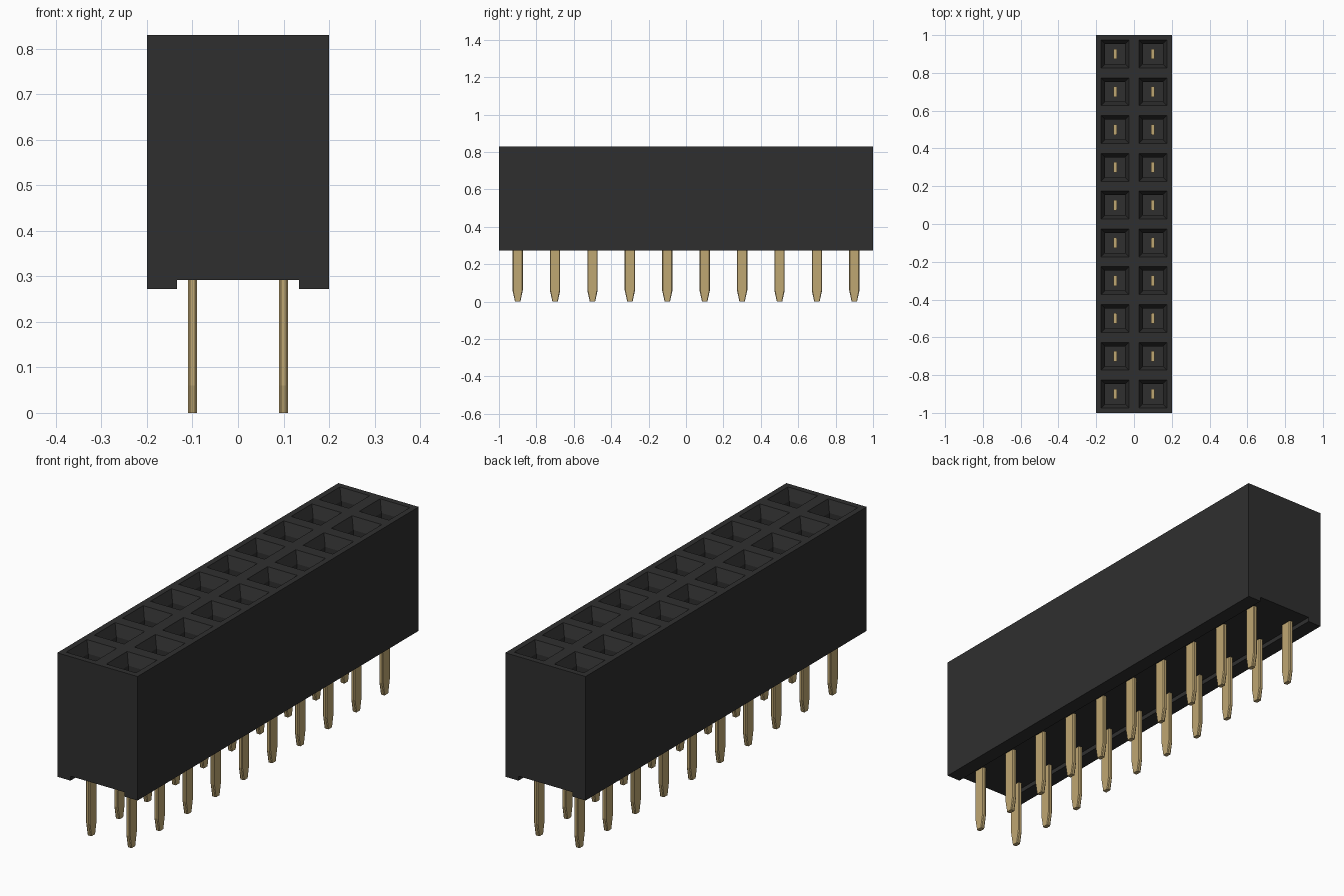
import bpy
import bmesh

cube = bpy.data.objects.get("Cube")
if cube:
    bpy.data.objects.remove(cube, do_unlink=True)

PITCH, ROWS = 0.2, 10
TOP, BOTTOM, CHANNEL = 0.83, 0.272, 0.292


def material(name, rgb):
    mat = bpy.data.materials.new(name)
    mat.use_nodes = True
    mat.diffuse_color = (*rgb, 1)
    mat.node_tree.nodes["Principled BSDF"].inputs["Base Color"].default_value = (*rgb, 1)
    return mat


def finish(bm, name, mat):
    mesh = bpy.data.meshes.new(name)
    bm.to_mesh(mesh)
    bm.free()
    mesh.materials.append(mat)
    return mesh


def add_object(name, mesh, location=(0, 0, 0)):
    obj = bpy.data.objects.new(name, mesh)
    obj.location = location
    bpy.context.collection.objects.link(obj)
    return obj


black = material("black plastic", (0.028, 0.028, 0.028))
gold = material("gold metal", (0.52, 0.385, 0.17))

# Housing top: a grid of cells, each inset into a funnel and a square well
bm = bmesh.new()
bmesh.ops.create_grid(bm, x_segments=2, y_segments=ROWS, size=1)
for v in bm.verts:
    v.co.x *= 0.2
    v.co.z = TOP
cells = bm.faces[:]
bmesh.ops.inset_individual(bm, faces=cells, thickness=0.037)
bmesh.ops.inset_individual(bm, faces=cells, thickness=0.03, depth=-0.05)
bmesh.ops.inset_individual(bm, faces=cells, thickness=0.0, depth=-0.4)

# Housing sides and underside: an open profile with a channel, swept along y
profile = [(-0.2, TOP), (-0.2, BOTTOM), (-0.134, BOTTOM), (-0.134, CHANNEL),
           (0.134, CHANNEL), (0.134, BOTTOM), (0.2, BOTTOM), (0.2, TOP)]
ends = [[bm.verts.new((x, y, z)) for x, z in profile] for y in (-1, 1)]
front, back = ends
for i in range(len(profile) - 1):
    bm.faces.new((front[i], front[i + 1], back[i + 1], back[i]))
bm.faces.new(front)
bm.faces.new(back[::-1])
bmesh.ops.remove_doubles(bm, verts=bm.verts[:], dist=0.0001)
add_object("housing", finish(bm, "housing", black))

# Pin: a flat bar with chamfered long edges and a tip tapered in y
HALF_X, HALF_Y, CUT = 0.0095, 0.0275, 0.004
corners = [(HALF_X, HALF_Y - CUT), (HALF_X - CUT, HALF_Y)]
outline = (corners + [(-x, y) for x, y in corners[::-1]]
           + [(-x, -y) for x, y in corners] + [(x, -y) for x, y in corners[::-1]])
bm = bmesh.new()
rings = [[bm.verts.new((x, y * scale, z)) for x, y in outline]
         for z, scale in ((0, 0.52), (0.06, 1), (0.55, 1))]
n = len(outline)
for low, high in zip(rings, rings[1:]):
    for i in range(n):
        j = (i + 1) % n
        bm.faces.new((low[i], low[j], high[j], high[i]))
bm.faces.new(rings[0][::-1])
bm.faces.new(rings[-1])
pin_mesh = finish(bm, "pin", gold)

# Two rows of pins
for side, x in (("right", -PITCH / 2), ("left", PITCH / 2)):
    for row in range(ROWS):
        y = (row - (ROWS - 1) / 2) * PITCH
        add_object(f"{side}_pin_{row + 1}", pin_mesh, (x, y, 0))
